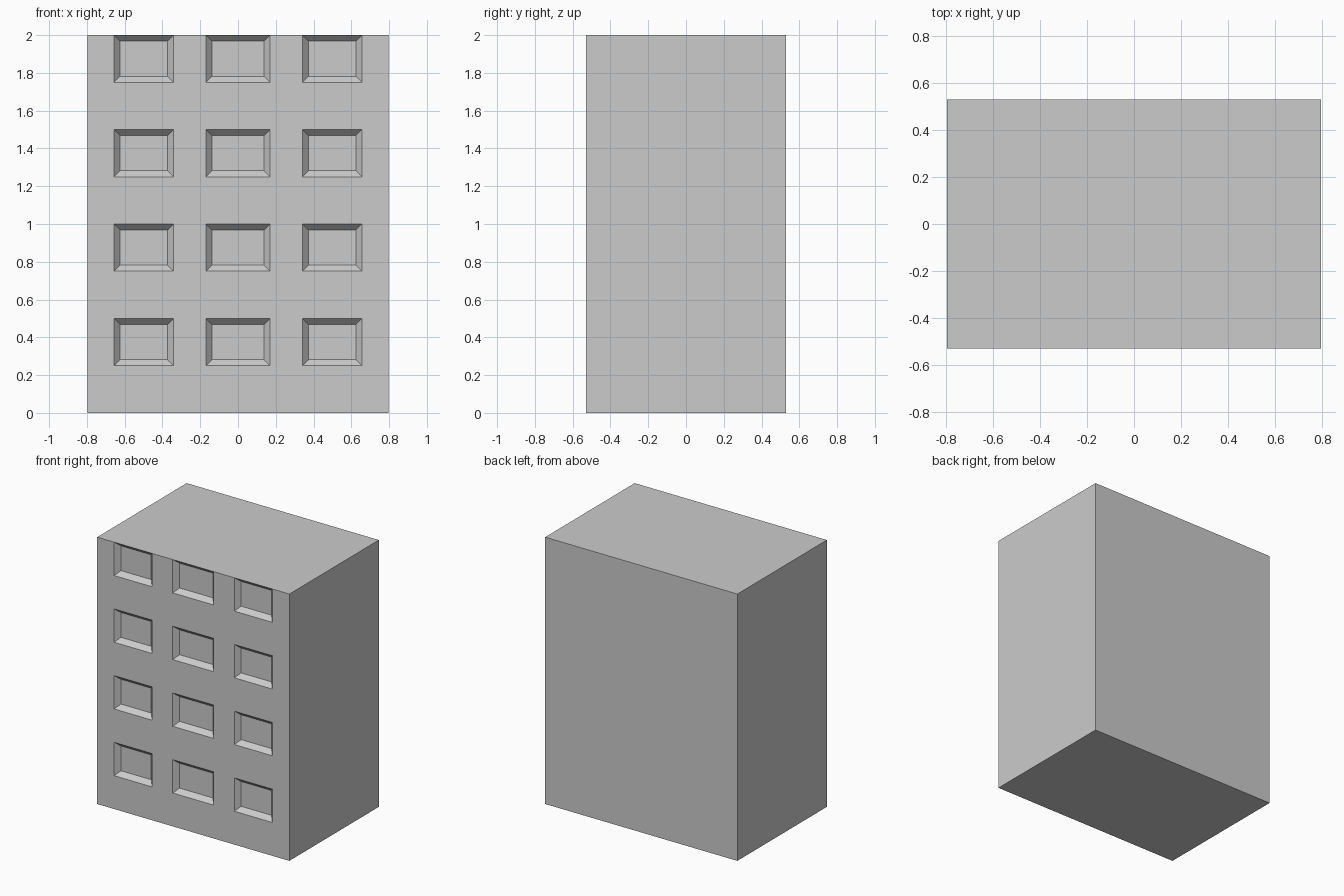
import bpy, bmesh

if "Cube" in bpy.data.objects:
    bpy.data.objects.remove(bpy.data.objects["Cube"])

W, D, H = 0.797, 0.53, 2.0
INSET, DEPTH = 0.032, 0.035

# Grid lines of the facade: every odd cell is a window
xs = [-W, -0.656, -0.341, -0.17, 0.17, 0.341, 0.656, W]
zs = [i * 0.25 for i in range(9)]

bm = bmesh.new()

# Front wall as a grid of panels
grid = [[bm.verts.new((x, -D, z)) for x in xs] for z in zs]
windows = []
for j in range(len(zs) - 1):
    for i in range(len(xs) - 1):
        face = bm.faces.new((grid[j][i], grid[j][i + 1],
                             grid[j + 1][i + 1], grid[j + 1][i]))
        if i % 2 and j % 2:
            windows.append(face)

# Pull the outline back into sides, roof and base, then close the back
outline = [e for e in bm.edges if e.is_boundary]
result = bmesh.ops.extrude_edge_only(bm, edges=outline)["geom"]
for v in result:
    if isinstance(v, bmesh.types.BMVert):
        v.co.y = D
back = [e for e in bm.edges if e.is_boundary]
bmesh.ops.contextual_create(bm, geom=back)
bmesh.ops.recalc_face_normals(bm, faces=bm.faces[:])

# Recessed windows with bevelled reveals
bmesh.ops.inset_individual(bm, faces=windows, thickness=INSET, depth=-DEPTH,
                           use_even_offset=True)

mesh = bpy.data.meshes.new("building_block")
bm.to_mesh(mesh)
bm.free()
building = bpy.data.objects.new("building_block", mesh)
bpy.context.collection.objects.link(building)
